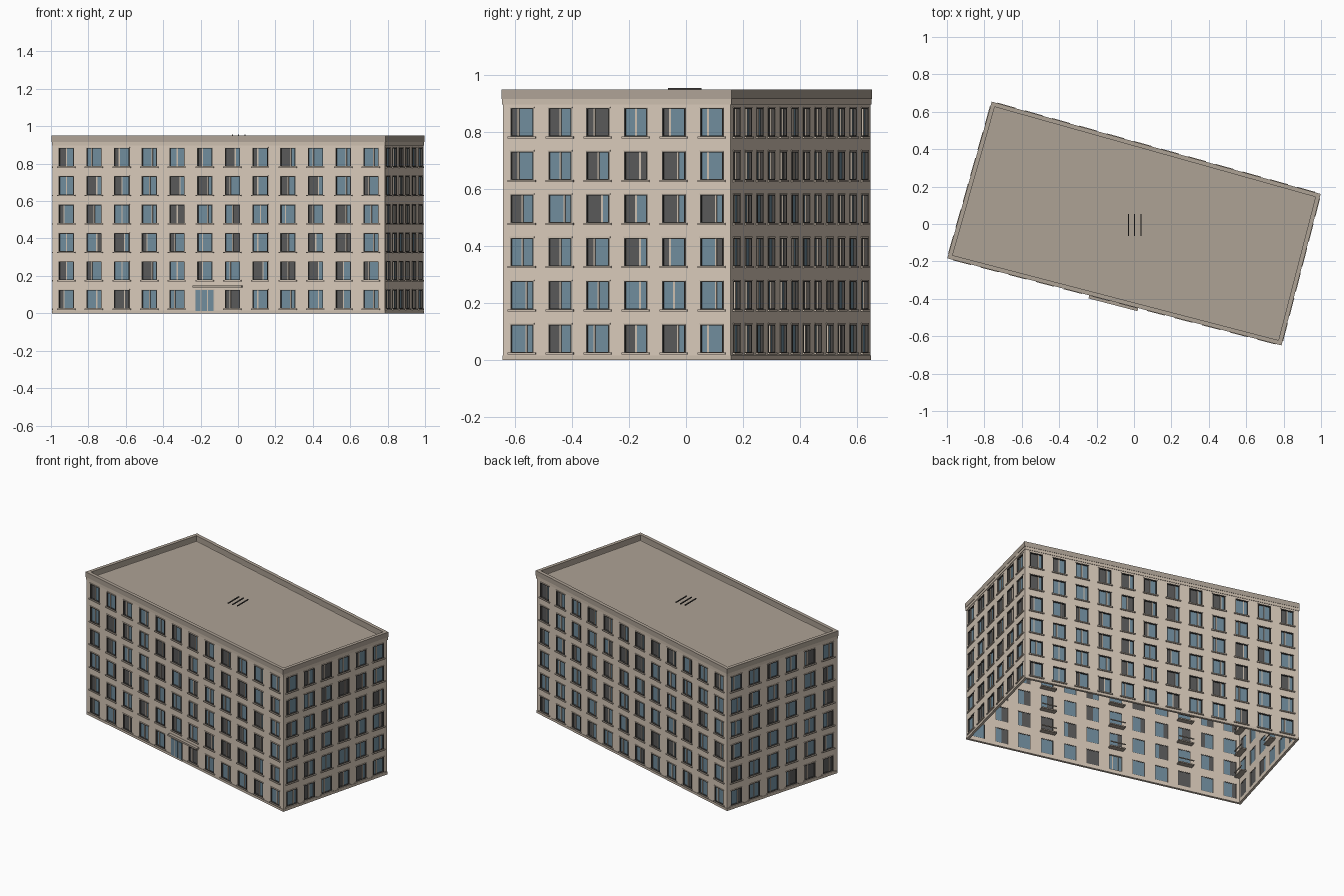
import bpy, bmesh, random
from mathutils import Vector, Matrix

if "Cube" in bpy.data.objects:
    bpy.data.objects.remove(bpy.data.objects["Cube"])

random.seed(4)
H, ROOF_Z, T = 0.95, 0.91, 0.014
ROWS, PITCH, Z0, WIN_H, WIN_W = 6, 0.152, 0.025, 0.1, 0.084
CORNERS = [Vector((-0.992, -0.18, 0)), Vector((0.785, -0.643, 0)),
           Vector((0.992, 0.157, 0)), Vector((-0.757, 0.648, 0))]
BAYS = [12, 6, 12, 6]
NAMES = ["front", "right", "back", "left"]
COLORS = {
    "wall": (0.68, 0.58, 0.48), "taupe": (0.42, 0.36, 0.30),
    "trim": (0.60, 0.51, 0.42), "dark": (0.07, 0.065, 0.06),
    "glass": (0.16, 0.26, 0.33), "curtain": (0.10, 0.10, 0.10),
}
mats = {}
for name, rgb in COLORS.items():
    mats[name] = bpy.data.materials.new(name)
    mats[name].diffuse_color = (*rgb, 1)


def finish(bm, name, mat):
    me = bpy.data.meshes.new(name)
    bm.to_mesh(me)
    bm.free()
    me.materials.append(mats[mat])
    ob = bpy.data.objects.new(name, me)
    bpy.context.collection.objects.link(ob)
    return ob


parts = {}


def box(part, mat, M, lo, hi):
    """Add an axis box in the wall's frame (x along, y inward, z up) to a part."""
    bm = parts.setdefault((part, mat), bmesh.new())
    size = [b - a for a, b in zip(lo, hi)]
    mid = [(a + b) / 2 for a, b in zip(lo, hi)]
    bmesh.ops.create_cube(bm, size=1, matrix=M @ Matrix.Translation(mid) @ Matrix.Diagonal((*size, 1)))


def wall_frame(i):
    a, b = CORNERS[i], CORNERS[(i + 1) % 4]
    d = (b - a).normalized()
    M = Matrix(((d.x, -d.y, 0, a.x), (d.y, d.x, 0, a.y), (0, 0, 1, 0), (0, 0, 0, 1)))
    return M, (b - a).length


def wall(i):
    """Wall sheet with window openings, thickened inward."""
    M, length = wall_frame(i)
    n = BAYS[i]
    us, zs = [0], [0]
    for c in range(n):
        m = (c + 0.5) * length / n
        us += [m - WIN_W / 2, m + WIN_W / 2]
    for r in range(ROWS):
        zs += [Z0 + r * PITCH, Z0 + r * PITCH + WIN_H]
    us.append(length)
    zs.append(H - 0.004)
    bm = bmesh.new()
    grid = [[bm.verts.new(M @ Vector((u, 0, z))) for z in zs] for u in us]
    for a in range(len(us) - 1):
        for b in range(len(zs) - 1):
            if not (a % 2 and b % 2):
                bm.faces.new((grid[a][b], grid[a + 1][b], grid[a + 1][b + 1], grid[a][b + 1]))
    ob = finish(bm, NAMES[i] + "_wall", "wall")
    mod = ob.modifiers.new("thickness", "SOLIDIFY")
    mod.thickness, mod.offset = T, -1


def window(M, m, z):
    w, t = WIN_W / 2, z + WIN_H
    split = m - w + WIN_W * random.choice([0.33, 0.5, 0.67])
    side = random.random()
    shades = ["curtain" if side < 0.4 else "glass", "curtain" if side > 0.92 else "glass"]
    if random.random() < 0.06:
        shades = ["curtain"] * 2
    # two panes and a mullion
    for (a, b), s in zip(((m - w, split), (split, m + w)), shades):
        box("window_panes_" + s, s, M, (a, 0.008, z), (b, 0.011, t))
    box("window_mullions", "trim", M, (split - .003, .003, z), (split + .003, .010, t))
    # dark frame inside the opening
    for x0, x1, z0, z1 in ((m - w, m - w + .004, z, t), (m + w - .004, m + w, z, t),
                           (m - w, m + w, t - .004, t), (m - w, m + w, z, z + .003)):
        box("window_frames", "dark", M, (x0, -.002, z0), (x1, .012, z1))
    # sill and head
    box("window_sills", "trim", M, (m - w - .008, -.008, z - .007), (m + w + .008, .004, z))
    box("window_heads", "trim", M, (m - w - .003, -.003, t), (m + w + .003, .002, t + .004))


def door(M, m):
    # entrance with three panes under a wide canopy
    box("entrance_surround", "trim", M, (m - .054, -.003, .004), (m + .054, .002, .13))
    for a, b in ((-.05, -.022), (-.017, .013), (.02, .05)):
        box("entrance_doors", "glass", M, (m + a, -.005, .012), (m + b, .004, .124))
    box("entrance_canopy", "taupe", M, (m - .062, -.022, .139), (m + .208, .004, .150))


for i in range(4):
    M, length = wall_frame(i)
    wall(i)
    bay = length / BAYS[i]
    for c in range(BAYS[i]):
        m = (c + 0.5) * bay
        for r in range(ROWS):
            z = Z0 + r * PITCH
            if i == 0 and c == 5 and r == 0:
                door(M, m)
            else:
                window(M, m, z)
            # inner ledges behind every third column
            if c % 3 == 2 and r > 0:
                box("inner_ledges", "taupe", M, (m - .05, T, z - .012), (m + .05, T + .035, z - .004))
                box("inner_ledge_rails", "taupe", M, (m - .05, T + .03, z + .018), (m + .05, T + .035, z + .024))
    # parapet, cornice and plinth
    box("parapet", "taupe", M, (-.005, -.005, .917), (length + .005, .018, H))
    box("cornice", "trim", M, (-.003, -.003, .898), (length + .003, .004, .917))
    box("plinth", "trim", M, (-.001, -.002, 0), (length + .001, .002, .016))

# recessed flat roof
bm = bmesh.new()
bm.faces.new([bm.verts.new(p * 0.99 + Vector((0, 0, ROOF_Z))) for p in CORNERS])
finish(bm, "flat_roof", "taupe")

# three thin bars at the roof centre
for x in (-.03, .003, .038):
    box("roof_bars", "dark", Matrix(), (x - .003, -.063, .949), (x + .003, .054, .955))

for (name, mat), bm in parts.items():
    finish(bm, name, mat)

for m in bpy.data.materials:
    if m.users and not m.is_grease_pencil:
        m.use_nodes = True
        m.node_tree.nodes["Principled BSDF"].inputs["Base Color"].default_value = m.diffuse_color
